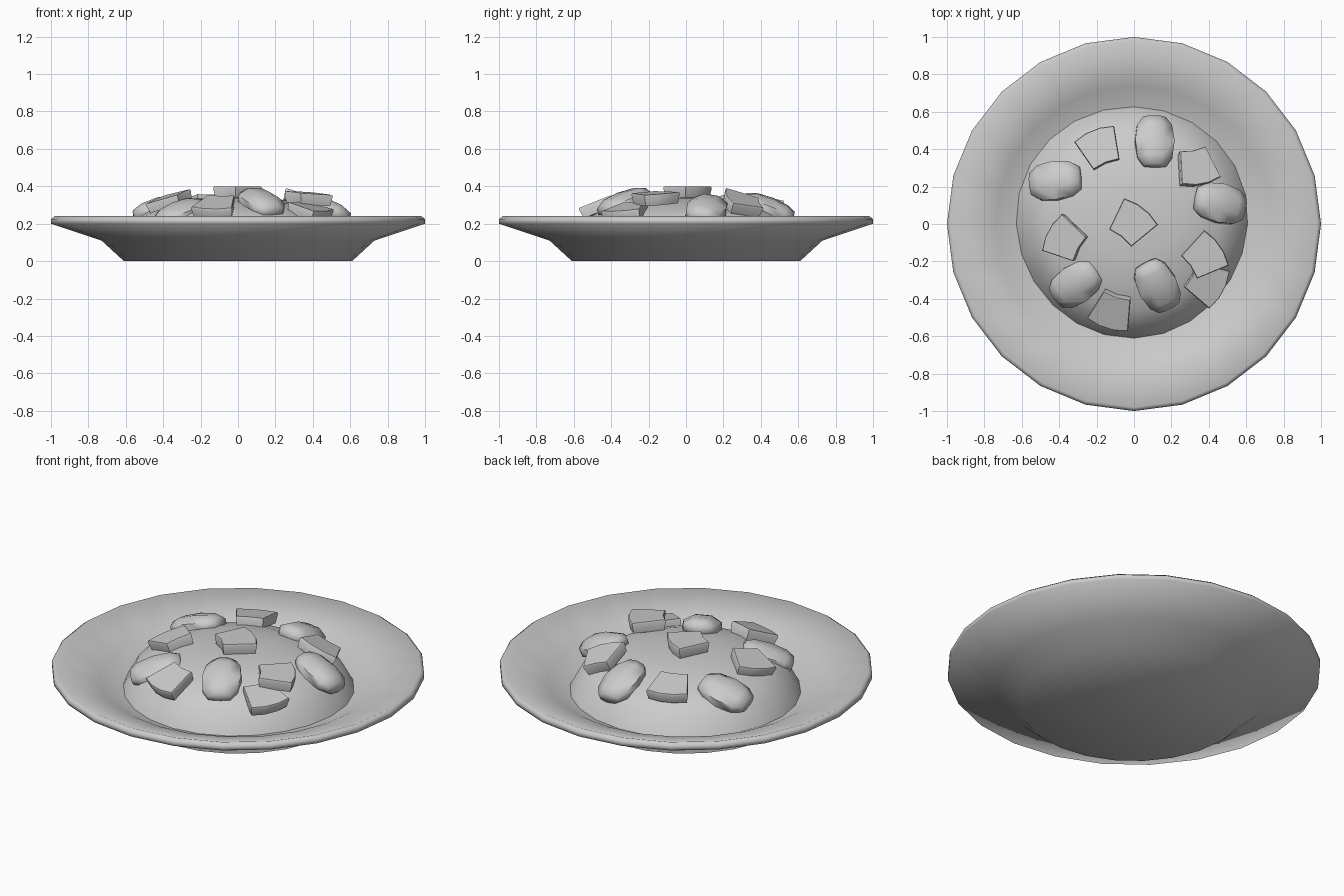
import bpy, bmesh, math
from mathutils import Vector, Matrix

if "Cube" in bpy.data.objects:
    bpy.data.objects.remove(bpy.data.objects["Cube"])

grey = bpy.data.materials.new("plain_grey")
grey.diffuse_color = (0.6, 0.6, 0.6, 1)
grey.use_nodes = True
grey.node_tree.nodes["Principled BSDF"].inputs["Base Color"].default_value = grey.diffuse_color


def finish(name, bm, angle=None):
    """Turn a bmesh into a smooth-shaded object; angle keeps sharper edges hard."""
    bmesh.ops.recalc_face_normals(bm, faces=bm.faces)
    me = bpy.data.meshes.new(name)
    bm.to_mesh(me)
    bm.free()
    me.materials.append(grey)
    ob = bpy.data.objects.new(name, me)
    bpy.context.collection.objects.link(ob)
    for o in bpy.context.selected_objects:
        o.select_set(False)
    bpy.context.view_layer.objects.active = ob
    ob.select_set(True)
    if angle is None:
        bpy.ops.object.shade_smooth()
    else:
        bpy.ops.object.shade_smooth_by_angle(angle=math.radians(angle))
    return ob


def lathe(bm, profile, sides, wobble=lambda a: 1.0):
    """Spin (radius, z) points round z; zero radii become single poles."""
    rings = []
    for r, z in profile:
        if r == 0:
            rings.append([bm.verts.new((0, 0, z))] * sides)
        else:
            ring = []
            for i in range(sides):
                a = 2 * math.pi * i / sides
                k = r * wobble(a)
                ring.append(bm.verts.new((k * math.cos(a), k * math.sin(a), z)))
            rings.append(ring)
    for p, q in zip(rings, rings[1:]):
        for i in range(sides):
            j = (i + 1) % sides
            loop = list(dict.fromkeys([p[i], p[j], q[j], q[i]]))
            bm.faces.new(loop)


# Plate: solid dish with a wide sloping rim
bm = bmesh.new()
lathe(bm, [(0, 0), (0.61, 0), (0.73, 0.11), (1.0, 0.2), (1.0, 0.225),
           (0.98, 0.24), (0.74, 0.16), (0.62, 0.1), (0, 0.08)], 24)
finish("plate", bm)

# Mound of food, slightly uneven round its edge
DOME = [(0, 0.345), (0.2, 0.335), (0.35, 0.31), (0.47, 0.265), (0.56, 0.21), (0.625, 0.09)]
bm = bmesh.new()
lathe(bm, DOME, 24, lambda a: 1 + 0.025 * math.sin(a) - 0.02 * math.cos(a) + 0.01 * math.sin(3 * a))
finish("food_mound", bm)


def place(x, y, z, turn, tilt):
    """Turn a piece about z, then tip it outward down the mound by tilt degrees."""
    axis = Vector((-y, x, 0)).normalized() if x or y else Vector((1, 0, 0))
    return (Matrix.Translation((x, y, z)) @ Matrix.Rotation(math.radians(tilt), 4, axis)
            @ Matrix.Rotation(math.radians(turn), 4, "Z"))


# Rounded oval chunks: squarish low-poly ellipsoids lying along local x
def oval(name, x, y, z, turn, tilt):
    bm = bmesh.new()
    profile = [(0, -0.145), (0.062, -0.138), (0.095, -0.09), (0.108, 0),
               (0.095, 0.09), (0.062, 0.138), (0, 0.145)]
    lathe(bm, profile, 8)
    bm.transform(Matrix.Rotation(math.pi / 2, 4, "Y") @ Matrix.Rotation(math.pi / 8, 4, "Z"))
    bm.transform(place(x, y, z, turn, tilt) @ Matrix.Diagonal((1, 1.06, 0.6, 1)))
    finish(name, bm, 60)


# Cut wedge chunks: slab with a curved wide end towards local +x
def wedge(name, x, y, z, turn, tilt):
    outline = [(-0.095, -0.075), (0.085, -0.115), (0.105, -0.04), (0.105, 0.04),
               (0.085, 0.115), (-0.095, 0.075), (-0.085, 0)]
    bm = bmesh.new()
    layers = []
    for h, k in ((-0.03, 0.92), (0.022, 1.0), (0.03, 0.96)):
        layers.append([bm.verts.new((px * k, py * k, h)) for px, py in outline])
    n = len(outline)
    for p, q in zip(layers, layers[1:]):
        for i in range(n):
            bm.faces.new((p[i], p[(i + 1) % n], q[(i + 1) % n], q[i]))
    bm.faces.new(layers[0][::-1])
    bm.faces.new(layers[-1])
    bm.transform(place(x, y, z, turn, tilt))
    finish(name, bm, 50)


OVALS = [(0.11, 0.44, 0.28, 90, 22), (-0.42, 0.23, 0.275, 6, 20),
         (0.46, 0.11, 0.275, -12, 22), (-0.31, -0.32, 0.255, 35, 20),
         (0.125, -0.33, 0.31, -62, 20)]
WEDGES = [(-0.015, 0, 0.37, 52, 0), (-0.18, 0.4, 0.31, 112, 12),
          (0.33, 0.305, 0.305, -77, 25), (-0.36, -0.085, 0.32, 150, 18),
          (-0.115, -0.455, 0.29, 252, 22), (0.37, -0.175, 0.335, 35, 5),
          (0.38, -0.31, 0.265, -28, 15)]
for i, p in enumerate(OVALS, 1):
    oval(f"oval_chunk_{i}", *p)
for i, p in enumerate(WEDGES, 1):
    wedge(f"wedge_chunk_{i}", *p)
